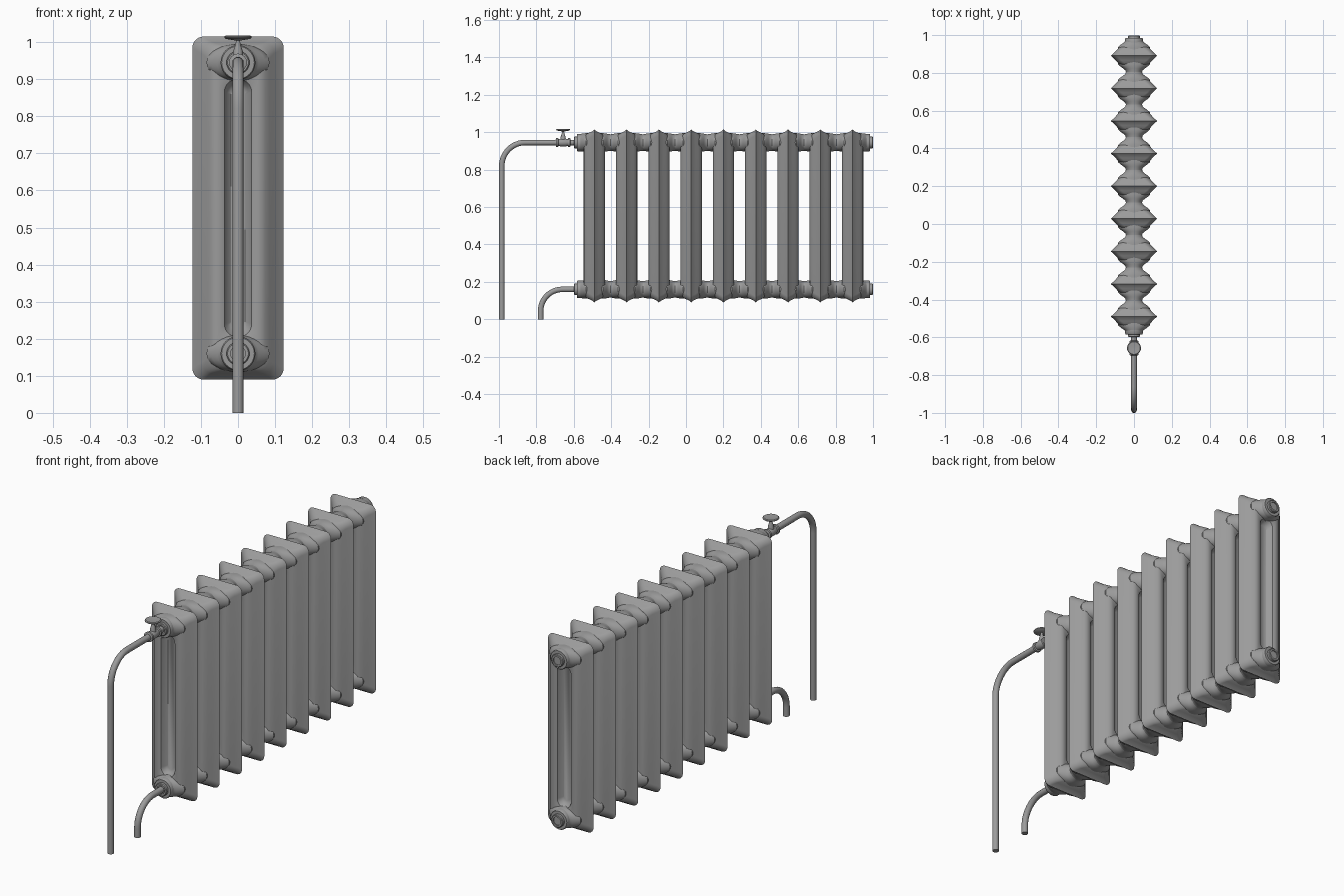
import bpy, bmesh
from math import sin, cos, pi
from mathutils import Vector

cube = bpy.data.objects.get("Cube")
if cube:
    bpy.data.objects.remove(cube)

grey = bpy.data.materials.new("grey paint")
grey.use_nodes = True
grey.diffuse_color = (0.33, 0.33, 0.33, 1)
grey.node_tree.nodes["Principled BSDF"].inputs["Base Color"].default_value = (0.33, 0.33, 0.33, 1)

PITCH, FIRST, COUNT = 0.1726, -0.49, 9
TOP, LOW = 0.945, 0.16          # heights of the two connection rows
MID, HALF_W, HALF_H = 0.5525, 0.123, 0.4625
LAST = FIRST + PITCH * (COUNT - 1)


def add_object(name, data, location=(0, 0, 0)):
    obj = bpy.data.objects.new(name, data)
    obj.location = location
    bpy.context.collection.objects.link(obj)
    if not data.materials:
        data.materials.append(grey)
    return obj


def loft(name, rings, angle=0.7):
    """Mesh skinned over equal-length rings, capped at both ends."""
    bm = bmesh.new()
    loops = [[bm.verts.new(p) for p in ring] for ring in rings]
    for a, b in zip(loops, loops[1:]):
        for i in range(len(a)):
            j = (i + 1) % len(a)
            bm.faces.new((a[i], a[j], b[j], b[i]))
    bm.faces.new(loops[0])
    bm.faces.new(loops[-1])
    bmesh.ops.recalc_face_normals(bm, faces=bm.faces)
    mesh = bpy.data.meshes.new(name)
    bm.to_mesh(mesh)
    bm.free()
    obj = add_object(name, mesh)
    bpy.ops.object.select_all(action='DESELECT')
    obj.select_set(True)
    bpy.context.view_layer.objects.active = obj
    bpy.ops.object.shade_smooth_by_angle(angle=angle)
    return obj


def rounded_rect(dx, dz, r, y, steps=7):
    w, h = HALF_W - dx, HALF_H - dz
    r = min(r, w * 0.95)
    pts = []
    for k, (sx, sz) in enumerate([(1, 1), (-1, 1), (-1, -1), (1, -1)]):
        for i in range(steps + 1):
            a = (k + i / steps) * pi / 2
            pts.append((sx * (w - r) + r * cos(a), y, MID + sz * (h - r) + r * sin(a)))
    return pts


def ellipse(rx, rz, y, n=32):
    return [(rx * cos(2 * pi * i / n), y, rz * sin(2 * pi * i / n)) for i in range(n)]


def turned(name, profile, location, upright=False, n=32):
    """Round part along y, or along z when upright; profile is (radius, position)."""
    rings = [ellipse(r, r, p, n) for r, p in profile]
    if upright:
        rings = [[(x, z, y) for x, y, z in ring] for ring in rings]
    obj = loft(name, rings)
    obj.location = location
    return obj


# Section: sharp outer rim, swelling to two columns with a recessed channel between
shape = [(0.012, 0.009, 0.03, 0.01), (0.026, 0.016, 0.03, 0.024),
         (0.038, 0.022, 0.035, 0.038), (0.05, 0.032, 0.04, 0.05),
         (0.06, 0.05, 0.045, 0.056), (0.075, 0.095, 0.045, 0.057),
         (0.086, 0.115, 0.035, 0.052), (0.094, 0.125, 0.03, 0.035),
         (0.104, 0.138, 0.02, 0.026)]
rings = [rounded_rect(a, b, r, -y) for a, b, r, y in reversed(shape)]
rings.append(rounded_rect(0, 0, 0.03, 0))
rings += [rounded_rect(*s) for s in shape]
section = loft("section_1", rings)
section.location.y = FIRST

# Hub: oval flare narrowing to a round neck on both sides
flare = [(0.085, 0.05, 0.045), (0.072, 0.049, 0.057), (0.056, 0.047, 0.068),
         (0.046, 0.045, 0.077), (0.043, 0.044, PITCH / 2)]
rings = [ellipse(a, b, -y) for a, b, y in reversed(flare)] + [ellipse(*f) for f in flare]
hub = loft("top_hub_1", rings)
hub.location = (0, FIRST, TOP)
add_object("bottom_hub_1", hub.data, (0, FIRST, LOW))

for i in range(1, COUNT):
    y = FIRST + i * PITCH
    add_object(f"section_{i + 1}", section.data, (0, y, 0))
    add_object(f"top_hub_{i + 1}", hub.data, (0, y, TOP))
    add_object(f"bottom_hub_{i + 1}", hub.data, (0, y, LOW))

# End collars and plugs
for row, z in (("top", TOP), ("bottom", LOW)):
    for end, y, s in (("front", FIRST, -1), ("back", LAST, 1)):
        collar = [(0.047, s * 0.07), (0.047, s * 0.09), (0.044, s * 0.094),
                  (0.031, s * 0.094), (0.031, s * 0.105), (0.028, s * 0.108),
                  (0.02, s * 0.108), (0.02, s * 0.103)]
        turned(f"{row}_{end}_collar", collar, (0, y, z))


# Pipes: rise, quarter bend, then run back to the radiator
def pipe(name, y0, z1, bend, y1, radius):
    pts = [(0, y0, 0)]
    for i in range(13):
        a = i / 12 * pi / 2
        pts.append((0, y0 + bend * (1 - cos(a)), z1 - bend * (1 - sin(a))))
    pts.append((0, y1, z1))
    curve = bpy.data.curves.new(name, 'CURVE')
    curve.dimensions = '3D'
    curve.bevel_depth = radius
    curve.bevel_resolution = 5
    curve.use_fill_caps = True
    spline = curve.splines.new('POLY')
    spline.points.add(len(pts) - 1)
    for point, p in zip(spline.points, pts):
        point.co = (*p, 1)
    add_object(name, curve)


pipe("supply_pipe", -0.985, TOP, 0.125, -0.58, 0.015)
pipe("return_pipe", -0.777, LOW, 0.115, -0.58, 0.015)

# Valve: body with two flanged nuts, stem and hand wheel
VALVE = (0, -0.657, TOP)
turned("valve_body", [(0.015, -0.04), (0.017, -0.028), (0.021, -0.012), (0.021, 0.012),
                      (0.017, 0.028), (0.015, 0.04)], VALVE)
for name, y in (("front_valve_nut", -0.032), ("back_valve_nut", 0.032)):
    turned(name, [(0.02, y - 0.007), (0.024, y - 0.005), (0.024, y + 0.005),
                  (0.02, y + 0.007)], VALVE)
turned("valve_stem", [(0.015, 0), (0.013, 0.03), (0.009, 0.042), (0.006, 0.055),
                      (0.006, 0.066)], VALVE, upright=True)
turned("hand_wheel", [(0.01, 0.06), (0.033, 0.064), (0.037, 0.067), (0.037, 0.07),
                      (0.033, 0.073), (0.008, 0.071)], VALVE, upright=True)
